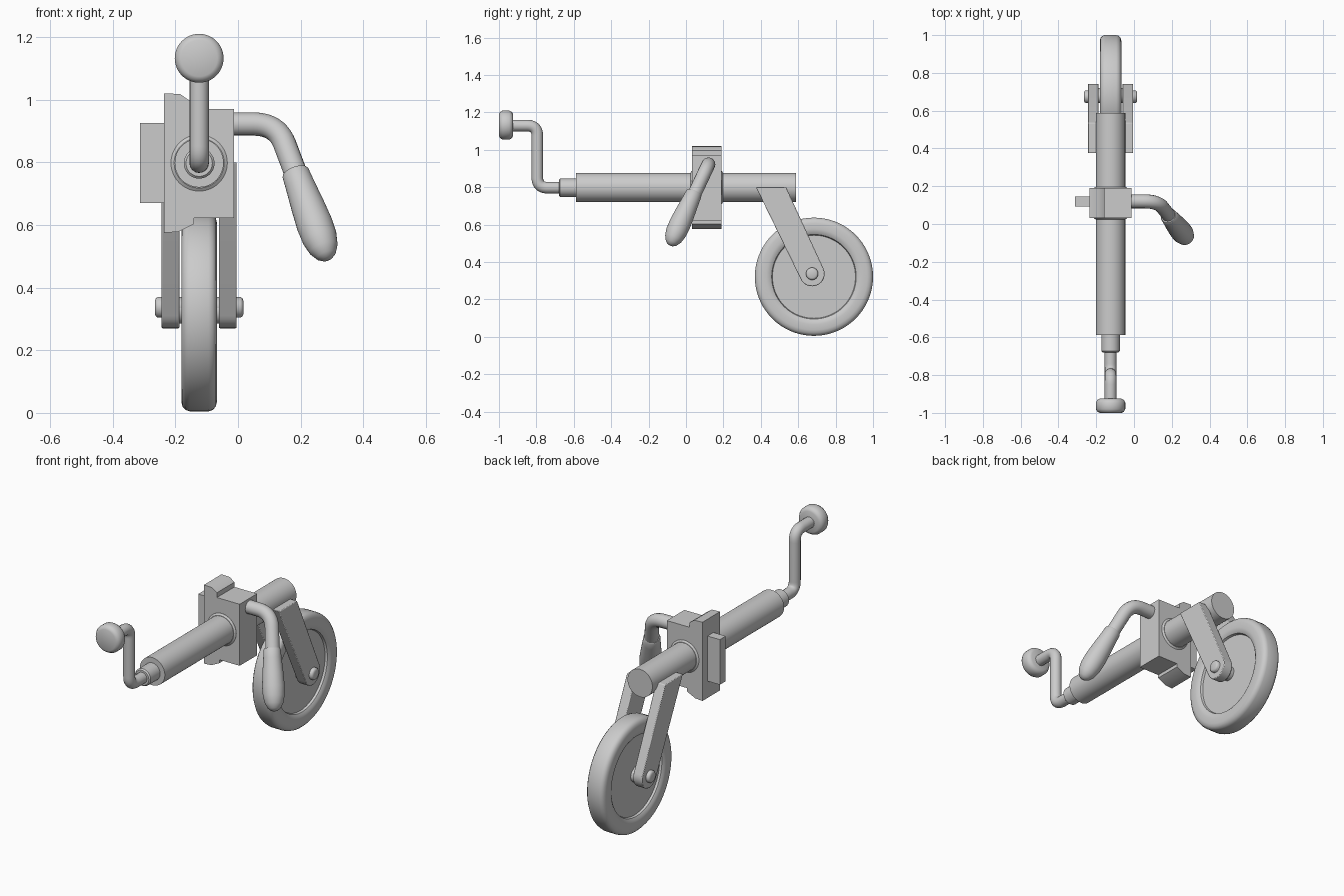
import bpy, bmesh, math
from mathutils import Vector

if "Cube" in bpy.data.objects:
    bpy.data.objects.remove(bpy.data.objects["Cube"])

CX = -0.124   # centre plane of the wheel and tube


def finish(name, bm, smooth=True, bevel=0.0):
    bmesh.ops.remove_doubles(bm, verts=bm.verts, dist=1e-5)
    bmesh.ops.recalc_face_normals(bm, faces=bm.faces)
    me = bpy.data.meshes.new(name)
    bm.to_mesh(me)
    bm.free()
    ob = bpy.data.objects.new(name, me)
    bpy.context.collection.objects.link(ob)
    bpy.ops.object.select_all(action='DESELECT')
    ob.select_set(True)
    bpy.context.view_layer.objects.active = ob
    if bevel:
        m = ob.modifiers.new("Bevel", 'BEVEL')
        m.width, m.segments, m.limit_method = bevel, 2, 'ANGLE'
    if smooth:
        bpy.ops.object.shade_smooth_by_angle(angle=math.radians(35))
    return ob


def lathe(name, profile, origin, axis, n=48):
    """Revolve (distance along axis, radius) points."""
    q = Vector((0, 0, 1)).rotation_difference(Vector(axis).normalized())
    bm = bmesh.new()
    rings = []
    for h, r in profile:
        rings.append([bm.verts.new(Vector(origin) + q @ Vector(
            (r * math.cos(2 * math.pi * i / n), r * math.sin(2 * math.pi * i / n), h)))
            for i in range(n)] if r > 0 else
            [bm.verts.new(Vector(origin) + q @ Vector((0, 0, h)))])
    for a, b in zip(rings, rings[1:]):
        for i in range(n):
            j = (i + 1) % n
            if len(a) == 1:
                bm.faces.new((a[0], b[i], b[j]))
            elif len(b) == 1:
                bm.faces.new((a[i], a[j], b[0]))
            else:
                bm.faces.new((a[i], a[j], b[j], b[i]))
    return finish(name, bm)


def extrude(name, pts, offset, bevel=0.0):
    bm = bmesh.new()
    f = bm.faces.new([bm.verts.new(p) for p in pts])
    r = bmesh.ops.extrude_face_region(bm, geom=[f])
    bmesh.ops.translate(bm, vec=offset, verts=[v for v in r['geom'] if isinstance(v, bmesh.types.BMVert)])
    return finish(name, bm, bevel=bevel)


def rod(name, pts, radius, bend):
    """Round rod along a polyline whose corners are rounded."""
    P = [Vector(p) for p in pts]
    path = [P[0]]
    for a, b, c in zip(P, P[1:], P[2:]):
        s, e = b + (a - b).normalized() * bend, b + (c - b).normalized() * bend
        for i in range(11):
            t = i / 10
            path.append(s * (1 - t) ** 2 + b * 2 * t * (1 - t) + e * t * t)
    path.append(P[-1])
    cu = bpy.data.curves.new(name, 'CURVE')
    cu.dimensions = '3D'
    cu.bevel_depth, cu.bevel_resolution, cu.use_fill_caps = radius, 6, True
    sp = cu.splines.new('POLY')
    sp.points.add(len(path) - 1)
    for p, co in zip(sp.points, path):
        p.co = (*co, 1)
    ob = bpy.data.objects.new(name, cu)
    bpy.context.collection.objects.link(ob)
    bpy.ops.object.select_all(action='DESELECT')
    ob.select_set(True)
    bpy.context.view_layer.objects.active = ob
    bpy.ops.object.convert(target='MESH')
    bpy.ops.object.shade_smooth_by_angle(angle=math.radians(35))


# main tube with stepped neck and clamp collar
lathe("main_tube", [(-0.588, 0), (-0.588, 0.078), (0.588, 0.078), (0.588, 0)], (CX, 0, 0.798), (0, 1, 0))
lathe("tube_neck", [(-0.68, 0), (-0.68, 0.042), (-0.673, 0.049), (-0.57, 0.049), (-0.57, 0)],
      (CX, 0, 0.797), (0, 1, 0))
lathe("clamp_collar", [(0.025, 0), (0.025, 0.08), (0.032, 0.09), (0.19, 0.09), (0.197, 0.08), (0.197, 0)],
      (CX, 0, 0.798), (0, 1, 0))

# crank and its knob
rod("crank", [(CX, -0.66, 0.797), (CX, -0.795, 0.797), (CX, -0.795, 1.129), (CX, -0.93, 1.129)], 0.031, 0.055)
lathe("crank_knob", [(-1.0, 0), (-1.0, 0.058), (-0.994, 0.07), (-0.98, 0.078), (-0.945, 0.078),
                     (-0.931, 0.07), (-0.925, 0.058), (-0.925, 0)], (CX, 0, 1.132), (0, 1, 0))

# clamp body and side lug
clamp = [(-.236, .575), (-.19, .578), (-.14, .603), (-.14, .622), (-.013, .622), (-.013, .97),
         (-.155, .97), (-.155, .997), (-.185, 1.018), (-.236, 1.02)]
extrude("clamp_body", [(x, 0.033, z) for x, z in clamp], (0, 0.157, 0))
extrude("clamp_lug", [(-.313, .092, .67), (-.23, .092, .67), (-.23, .092, .925), (-.313, .092, .925)], (0, 0.053, 0))

# clamp handle and grip
rod("clamp_handle", [(-0.03, 0.12, 0.922), (0.125, 0.12, 0.922), (0.205, 0.02, 0.71)], 0.037, 0.075)
start, tip = Vector((0.182, 0.044, 0.77)), Vector((0.287, -0.085, 0.488))
L = (tip - start).length
grip = [(0, 0), (0, .040), (.02, .044), (.15, .047), (.4, .054), (.6, .058), (.75, .056),
        (.87, .047), (.95, .032), (.985, .017), (1, 0)]
lathe("handle_grip", [(t * L, r) for t, r in grip], start, tip - start, 32)

# wheel: tyre rim with recessed disc on both sides
half = [(.034, 0), (.034, .205), (.034, .222), (.046, .226), (.055, .24), (.057, .255), (.057, .285),
        (.053, .301), (.043, .312), (.03, .316)]
lathe("wheel", [(-x, r) for x, r in half] + [(x, r) for x, r in reversed(half)], (CX, 0.684, 0.321), (1, 0, 0), 72)

# fork arms: tapered plates with a rounded lower end
py, pz, pr = 0.674, 0.337, 0.067
arm = [(0.374, 0.80), (0.535, 0.80)]
for i in range(17):
    a = math.radians(24 - 180 * i / 16)
    arm.append((py + pr * math.cos(a), pz + pr * math.sin(a)))
for side, x in (("left", -0.244), ("right", -0.061)):
    extrude("fork_arm_" + side, [(x, y, z) for y, z in arm], (0.057, 0, 0), bevel=0.004)

# axle with domed ends
lathe("axle", [(-.141, 0), (-.141, .022), (-.138, .029), (-.132, .033), (.132, .033),
               (.138, .029), (.141, .022), (.141, 0)], (CX, py, pz), (1, 0, 0), 32)
lathe("axle_spacer", [(-.07, 0), (-.07, .04), (.07, .04), (.07, 0)], (CX, 0.68, 0.325), (1, 0, 0), 32)
